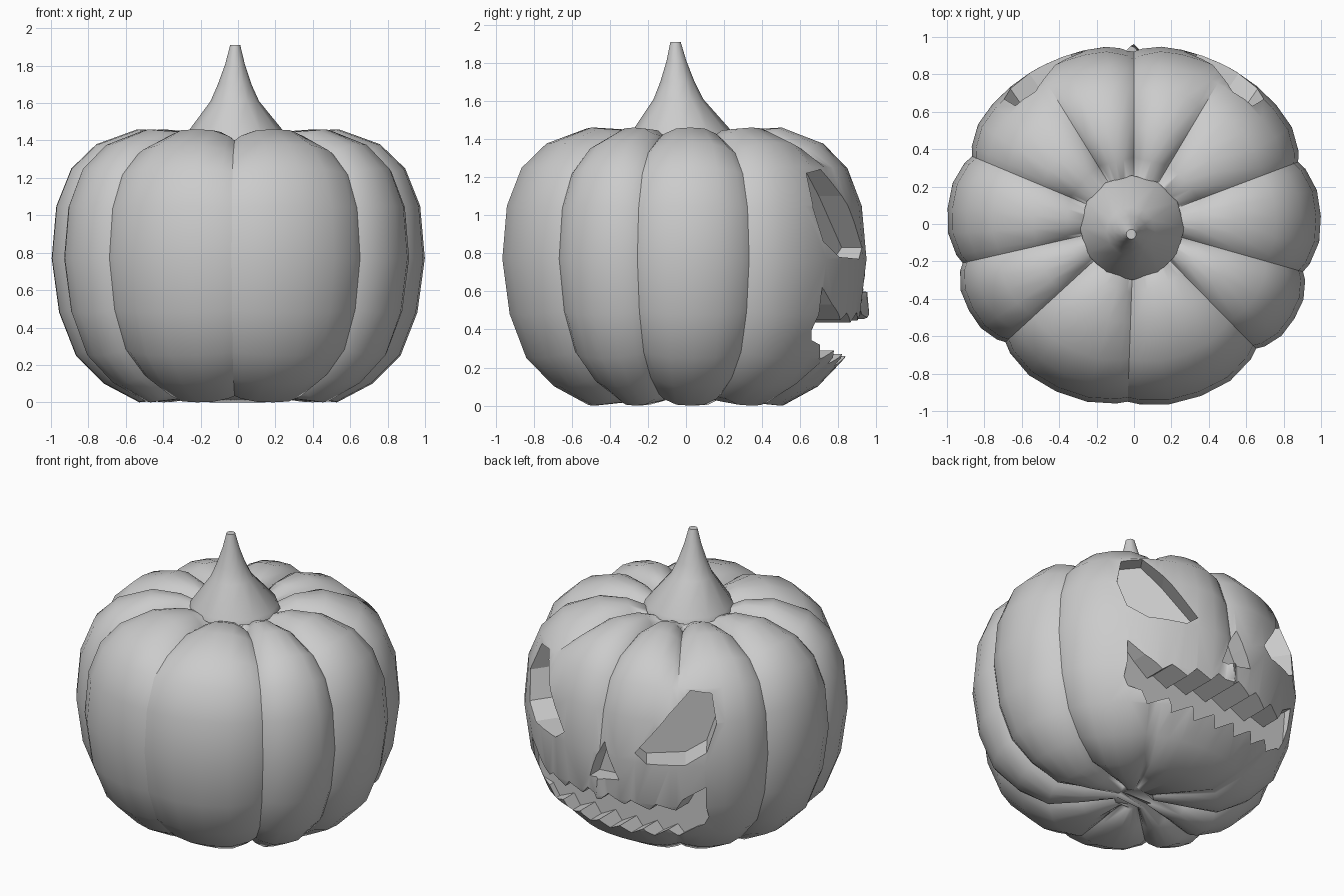
import bpy, bmesh
from math import sin, cos, radians
from mathutils import Vector

cube = bpy.data.objects.get("Cube")
if cube:
    bpy.data.objects.remove(cube)

grey = bpy.data.materials.new("plain grey")
grey.use_nodes = True
COLOR = (0.6, 0.6, 0.6, 1)
grey.diffuse_color = COLOR
grey.node_tree.nodes["Principled BSDF"].inputs["Base Color"].default_value = COLOR


def make_object(name, bm):
    bmesh.ops.recalc_face_normals(bm, faces=bm.faces)
    mesh = bpy.data.meshes.new(name)
    bm.to_mesh(mesh)
    bm.free()
    mesh.materials.append(grey)
    obj = bpy.data.objects.new(name, mesh)
    bpy.context.collection.objects.link(obj)
    return obj


def bridge(bm, rings):
    for low, high in zip(rings, rings[1:]):
        n = len(low)
        for i in range(n):
            j = (i + 1) % n
            bm.faces.new((low[i], low[j], high[j], high[i])).smooth = True


# Ribbed body: a side profile swept around uneven lobes
PROFILE = [(.12, .05), (.32, .02), (.53, 0), (.72, .1), (.87, .25), (.96, .48),
           (1, .77), (.975, 1.05), (.895, 1.25), (.76, 1.38), (.54, 1.46),
           (.36, 1.45), (.2, 1.39)]
GROOVES = [-92, -46, -16, 21, 60, 90, 121, 157, 193, 223, 268]
STEPS = [0, .08, .28, .5, .72, .92]


def groove_depth(angle, z):
    if angle in (60, 121):                    # fade out across the face
        return .06 if z > 1.3 else .03 if z < .2 else 0
    if angle == 90:
        return .06 if z > 1 else .04 if z > .6 else 0
    if angle in (-92, 268):
        return .06 if z > 1.3 else .035
    return .06


bm = bmesh.new()
rings, crease = [], []
for k, (r, z) in enumerate(PROFILE):
    a, b = PROFILE[max(k - 1, 0)], PROFILE[min(k + 1, len(PROFILE) - 1)]
    normal = Vector((b[1] - a[1], a[0] - b[0])).normalized()
    ring = []
    for start, end in zip(GROOVES, GROOVES[1:]):
        for t in STEPS:
            near = start if t < .5 else end
            dent = groove_depth(near, z) * abs(2 * t - 1) ** 3
            rad, high = r - dent * normal.x, max(0, z - dent * normal.y)
            ang = radians(start + (end - start) * t)
            y = rad * sin(ang) * .985
            if y > 0:
                y *= 1 - .025 * sin(ang) ** 4
            if near == 90 and t == 0 and z == .48:
                y += .04                      # lip under the nose
            ring.append(bm.verts.new((rad * cos(ang), y, high)))
    rings.append(ring)
bridge(bm, rings)
bm.faces.new(rings[0]).smooth = True
bm.faces.new(rings[-1]).smooth = True
for low, high in zip(rings, rings[1:]):
    for i, start in enumerate(GROOVES[:-1]):
        z = high[i * len(STEPS)].co.z
        if groove_depth(start, z) > .03:
            bm.edges.get((low[i * len(STEPS)], high[i * len(STEPS)])).smooth = False
body = make_object("pumpkin_body", bm)


def cutter(name, outline, direction, near, far):
    """Prism whose (x, z) outline runs from depth near to far along a direction."""
    d = Vector((direction[0], direction[1], 0)).normalized()
    side = Vector((d.y, -d.x, 0))
    bm = bmesh.new()
    ends = []
    for depth in (near, far):
        ends.append([bm.verts.new(side * u + d * depth + Vector((0, 0, z)))
                     for u, z in outline])
    bridge(bm, ends)
    for f in bm.faces:
        f.smooth = False
    bm.faces.new(ends[0])
    bm.faces.new(ends[1])
    obj = make_object(name, bm)
    obj.hide_render = True
    return obj


# Slanted eyes, mirrored about the nose
EYE = [(-.31, .83), (-.24, .77), (0, .78), (.13, .86), (.19, 1.04), (.16, 1.22),
       (.03, 1.24), (-.1, 1.1)]
cutters = []
for s in (1, -1):
    outline = [(u * s, z) for u, z in EYE]
    cutters.append(cutter("eye_cutter", outline, (s * .57, .82), .78, 1.3))

# Nose
cutters.append(cutter("nose_cutter", [(-.15, .62), (-.05, .6), (.07, .59), (.02, .74),
                                      (-.04, .85), (-.09, .74)], (0, 1), .82, 1.3))

# Jagged grin: stepped teeth along an upper and a lower curve
TEETH = 8


def upper(x):
    return .48 - .35 * x * x + 1.5 * x ** 4


def lower(x):
    return .23 + .2 * x * x


top, bottom = [(-.65, .62)], [(-.63, .35)]
for i in range(1, 2 * TEETH):
    x = -.62 + 1.24 * i / (2 * TEETH)
    zig = .025 if i % 2 else -.025
    top.append((x + zig * .6, upper(x) + zig))
    bottom.append((x - zig * .6, lower(x) + zig * 1.2))
top.append((.65, .62))
bottom.append((.63, .35))
cutters.append(cutter("mouth_cutter", top + bottom[::-1], (0, 1), .66, 1.3))

# Carve the face
for c in cutters:
    mod = body.modifiers.new("carve", 'BOOLEAN')
    mod.operation = 'DIFFERENCE'
    mod.solver = 'EXACT'
    mod.object = c
    bpy.context.view_layer.objects.active = body
    bpy.ops.object.modifier_apply(modifier=mod.name)
    bpy.data.objects.remove(c)

# Tapered stem, leaning slightly
STEM = [(.28, 1.40, -.01, -.02), (.27, 1.43, -.01, -.02), (.13, 1.61, -.017, -.04),
        (.09, 1.7, -.018, -.045), (.052, 1.81, -.016, -.05), (.027, 1.91, -.015, -.055)]
bm = bmesh.new()
rings = []
for r, z, cx, cy in STEM:
    rings.append([bm.verts.new((cx + r * cos(radians(30 * i)), cy + r * sin(radians(30 * i)), z))
                  for i in range(12)])
bridge(bm, rings)
bm.faces.new(rings[0])
bm.faces.new(rings[-1])
make_object("stem", bm)
